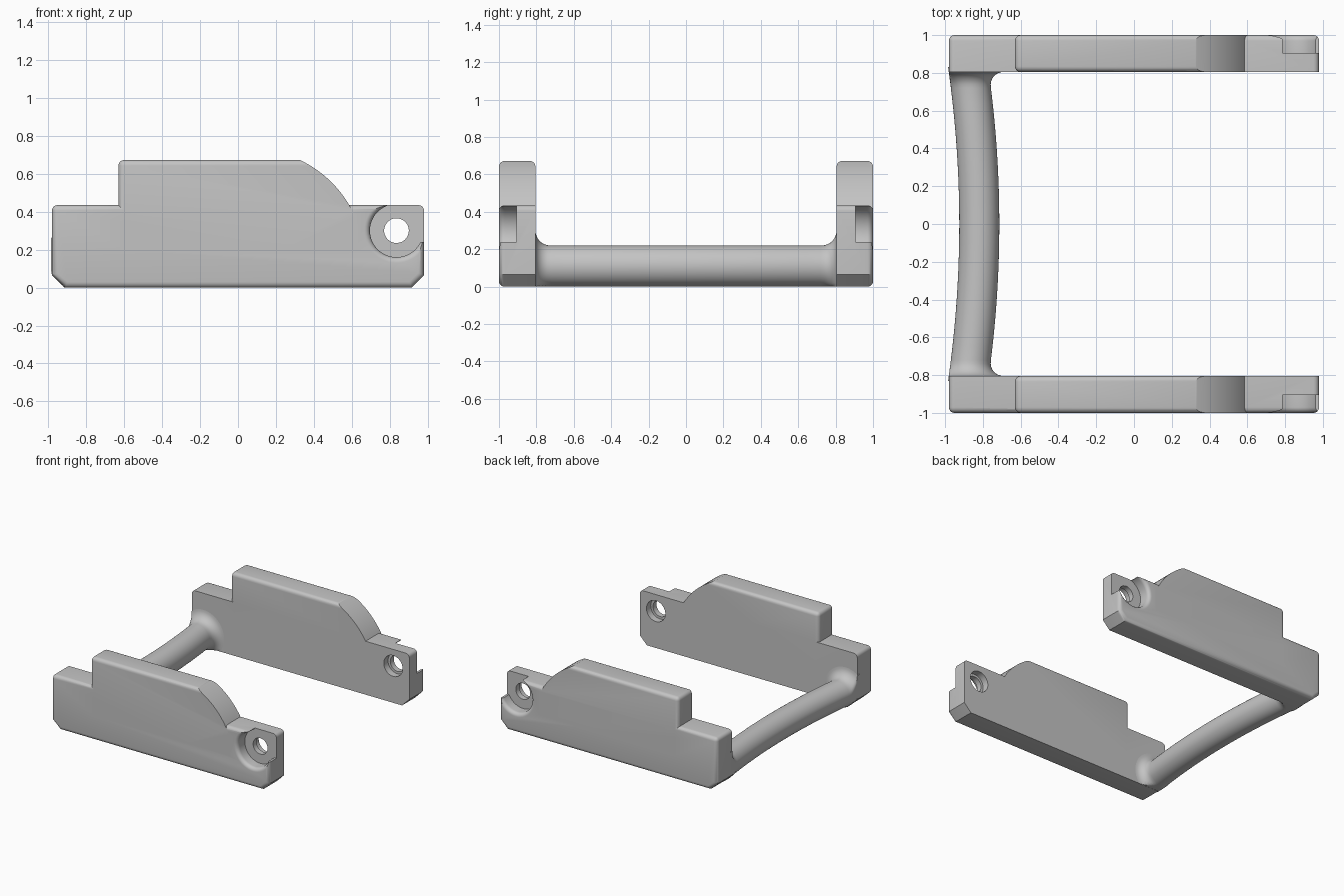
import bpy, bmesh
from math import sin, cos, pi, radians

if "Cube" in bpy.data.objects:
    bpy.data.objects.remove(bpy.data.objects["Cube"])

grey = bpy.data.materials.new("plain grey")
grey.use_nodes = True
grey.diffuse_color = (0.55, 0.55, 0.55, 1)
grey.node_tree.nodes["Principled BSDF"].inputs["Base Color"].default_value = (0.55, 0.55, 0.55, 1)

OUT, INN, ROUND = -1.0, -0.805, 0.03


def finish(name, bm):
    bmesh.ops.recalc_face_normals(bm, faces=bm.faces)
    mesh = bpy.data.meshes.new(name)
    bm.to_mesh(mesh)
    bm.free()
    mesh.materials.append(grey)
    obj = bpy.data.objects.new(name, mesh)
    bpy.context.collection.objects.link(obj)
    return obj


def slab(name, outline, y0, y1, rounded=None):
    """Extrude an x-z outline along y, rounding the edges a rule picks."""
    bm = bmesh.new()
    face = bm.faces.new([bm.verts.new((x, y0, z)) for x, z in outline])
    new = bmesh.ops.extrude_face_region(bm, geom=[face])["geom"]
    bmesh.ops.translate(bm, vec=(0, y1 - y0, 0),
                        verts=[v for v in new if isinstance(v, bmesh.types.BMVert)])
    bmesh.ops.recalc_face_normals(bm, faces=bm.faces)
    if rounded:
        edges = [e for e in bm.edges if rounded((e.verts[0].co + e.verts[1].co) / 2)]
        bmesh.ops.bevel(bm, geom=edges, offset=ROUND, segments=5, profile=0.5,
                        affect='EDGES', clamp_overlap=True)
    return finish(name, bm)


def loft(name, rings):
    """Join closed rings of points into a capped tube."""
    bm = bmesh.new()
    loops = [[bm.verts.new(p) for p in ring] for ring in rings]
    for a, b in zip(loops, loops[1:]):
        for i in range(len(a)):
            j = (i + 1) % len(a)
            bm.faces.new((a[i], a[j], b[j], b[i]))
    bm.faces.new(loops[0])
    bm.faces.new(loops[-1])
    return finish(name, bm)


def combine(obj, other, operation):
    mod = obj.modifiers.new("combine", 'BOOLEAN')
    mod.operation, mod.solver, mod.object = operation, 'EXACT', other
    bake(obj)
    bpy.data.objects.remove(other)


def bake(obj):
    graph = bpy.context.evaluated_depsgraph_get()
    mesh = bpy.data.meshes.new_from_object(obj.evaluated_get(graph))
    obj.modifiers.clear()
    obj.data = mesh


def smooth(obj):
    obj.data.shade_smooth()
    obj.data.set_sharp_from_angle(angle=radians(32))


# Lower body of the side plate: chamfered below, rounded on the outside
plate = slab("front_side_plate",
             [(-0.98, 0.065), (-0.91, 0), (0.915, 0), (0.98, 0.065), (0.98, 0.435), (-0.98, 0.435)],
             OUT, INN,
             lambda m: m.y < OUT + 0.01 or (m.z > 0.43 and abs(m.x) > 0.9))

# Raised block, its right end trimmed to a curve
block = slab("raised_block", [(-0.63, 0.2), (0.72, 0.2), (0.72, 0.672), (-0.63, 0.672)],
             OUT, INN, lambda m: m.z > 0.25)
arc = [(0.069 + 0.6 * cos(radians(a)), 0.13 + 0.6 * sin(radians(a))) for a in range(76, 23, -2)]
trim = slab("curve_trim", arc + [(0.62, 0.1), (0.9, 0.1), (0.9, 0.9), (arc[0][0], 0.9)], -1.2, -0.6)
combine(block, trim, 'DIFFERENCE')
combine(plate, block, 'UNION')

# Screw seat with a flared lip, a through hole and a wider inner mouth
lip = [(OUT + ROUND * (1 - sin(t)), 0.14 + ROUND * (1 - cos(t)))
       for t in (pi / 2 * k / 6 for k in range(6, -1, -1))]
bore = [(-1.06, 0.17)] + lip + [(-0.905, 0.14), (-0.905, 0.065),
                                (-0.86, 0.065), (-0.86, 0.085), (-0.75, 0.085)]
N = 48
seat = loft("seat_cutter", [[(0.835 + r * cos(2 * pi * k / N), y, 0.3 + r * sin(2 * pi * k / N))
                             for k in range(N)] for y, r in bore])
combine(plate, seat, 'DIFFERENCE')
notch = slab("notch_cutter", [(0.785, 0.24), (1.1, 0.24), (1.1, 0.6), (0.785, 0.6)], -1.1, -0.905)
combine(plate, notch, 'DIFFERENCE')
smooth(plate)

# Opposite side plate
back = plate.copy()
back.data = plate.data.copy()
back.name = "back_side_plate"
bpy.context.collection.objects.link(back)
for v in back.data.vertices:
    v.co.y = -v.co.y
back.data.flip_normals()
smooth(back)


# Bowed round cross bar, flaring where it meets the plates
def bar_ring(y):
    cx = -0.82 - 0.055 * (y / 0.8) ** 2
    reach = min(max(abs(y) - 0.725, 0), 0.08)
    flare = 0.08 - (0.08 ** 2 - reach ** 2) ** 0.5
    ring = []
    for k in range(N):
        a = 2 * pi * k / N
        x = max(cx + (0.107 + flare) * cos(a), cx - 0.105)
        z = max(0.11 + (0.11 + flare) * sin(a), 0.001)
        push = max(-0.915 - x - z, 0) / 2
        ring.append((x + push, y, z + push))
    return ring


half = [0.08 * k for k in range(1, 10)] + [0.725 + 0.08 * sin(pi / 2 * k / 8) for k in range(1, 9)] + [0.83]
smooth(loft("cross_bar", [bar_ring(y) for y in [-h for h in reversed(half)] + [0] + half]))
